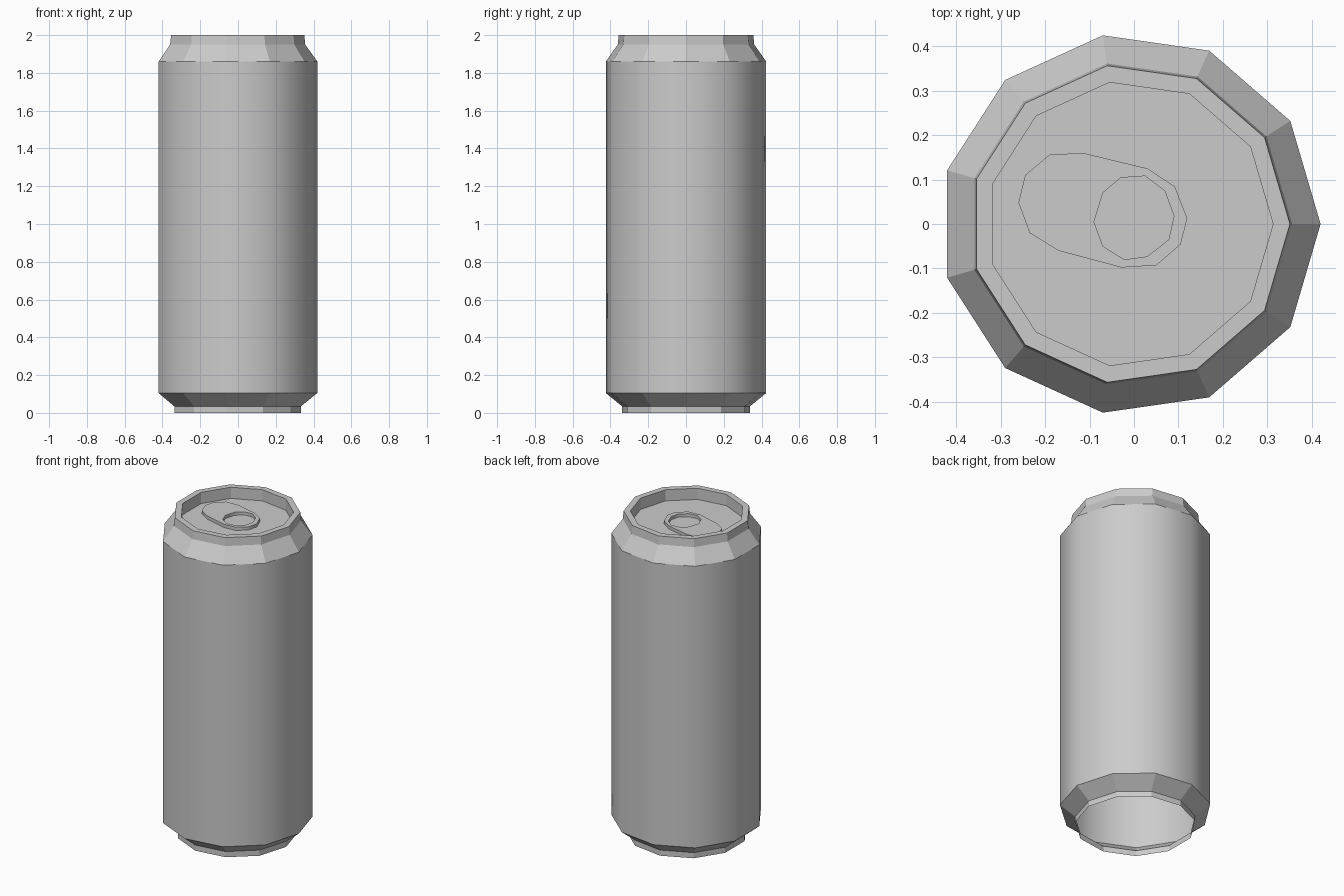
import bpy, bmesh, math

if "Cube" in bpy.data.objects:
    bpy.data.objects.remove(bpy.data.objects["Cube"])

SIDES = 11
CX = -0.009  # odd-sided ring: shift so the bounding box is centred on x


def lathe(name, profile, smooth=False, cap=False):
    """Spin (radius, z) points into an 11-sided shell; optionally cap the last ring."""
    bm = bmesh.new()
    rings = []
    for r, z in profile:
        rings.append([bm.verts.new((CX + r * math.cos(2 * math.pi * i / SIDES),
                                    r * math.sin(2 * math.pi * i / SIDES), z))
                      for i in range(SIDES)])
    for a, b in zip(rings, rings[1:]):
        for i in range(SIDES):
            j = (i + 1) % SIDES
            bm.faces.new((a[i], a[j], b[j], b[i])).smooth = smooth
    if cap:
        bm.faces.new(rings[-1])
    mesh = bpy.data.meshes.new(name)
    bm.to_mesh(mesh)
    bm.free()
    obj = bpy.data.objects.new(name, mesh)
    bpy.context.collection.objects.link(obj)
    return obj


# Open base: foot ring and lower taper
lathe("base", [(0.342, 0), (0.342, 0.035), (0.429, 0.105)])

# Smooth side wall
lathe("body", [(0.429, 0.105), (0.429, 1.86)], smooth=True)

# Shoulder, rim and sunken lid panel
lathe("lid", [(0.429, 1.86), (0.365, 1.95), (0.36, 2.0),
              (0.322, 2.0), (0.322, 1.93)], cap=True)

# Pull tab: egg-shaped plate with a finger hole
outline = [(-0.115, 0.16), (0.03, 0.125), (0.092, 0.084), (0.12, 0.013),
           (0.105, -0.046), (0.05, -0.093), (-0.028, -0.098), (-0.17, -0.06),
           (-0.235, -0.02), (-0.26, 0.048), (-0.245, 0.11), (-0.19, 0.156)]
hole = [(0.025, 0.108), (0.069, 0.075), (0.09, 0.018), (0.078, -0.035),
        (0.03, -0.073), (-0.022, -0.08), (-0.07, -0.05), (-0.09, 0.005),
        (-0.07, 0.07), (-0.03, 0.104)]
curve = bpy.data.curves.new("pull_tab", 'CURVE')
curve.dimensions = '2D'
curve.fill_mode = 'BOTH'
curve.extrude = 0.01
for pts in (outline, hole):
    s = curve.splines.new('POLY')
    s.points.add(len(pts) - 1)
    for p, (x, y) in zip(s.points, pts):
        p.co = (x, y, 0, 1)
    s.use_cyclic_u = True
tab = bpy.data.objects.new("pull_tab", curve)
tab.location.z = 1.941
bpy.context.collection.objects.link(tab)
